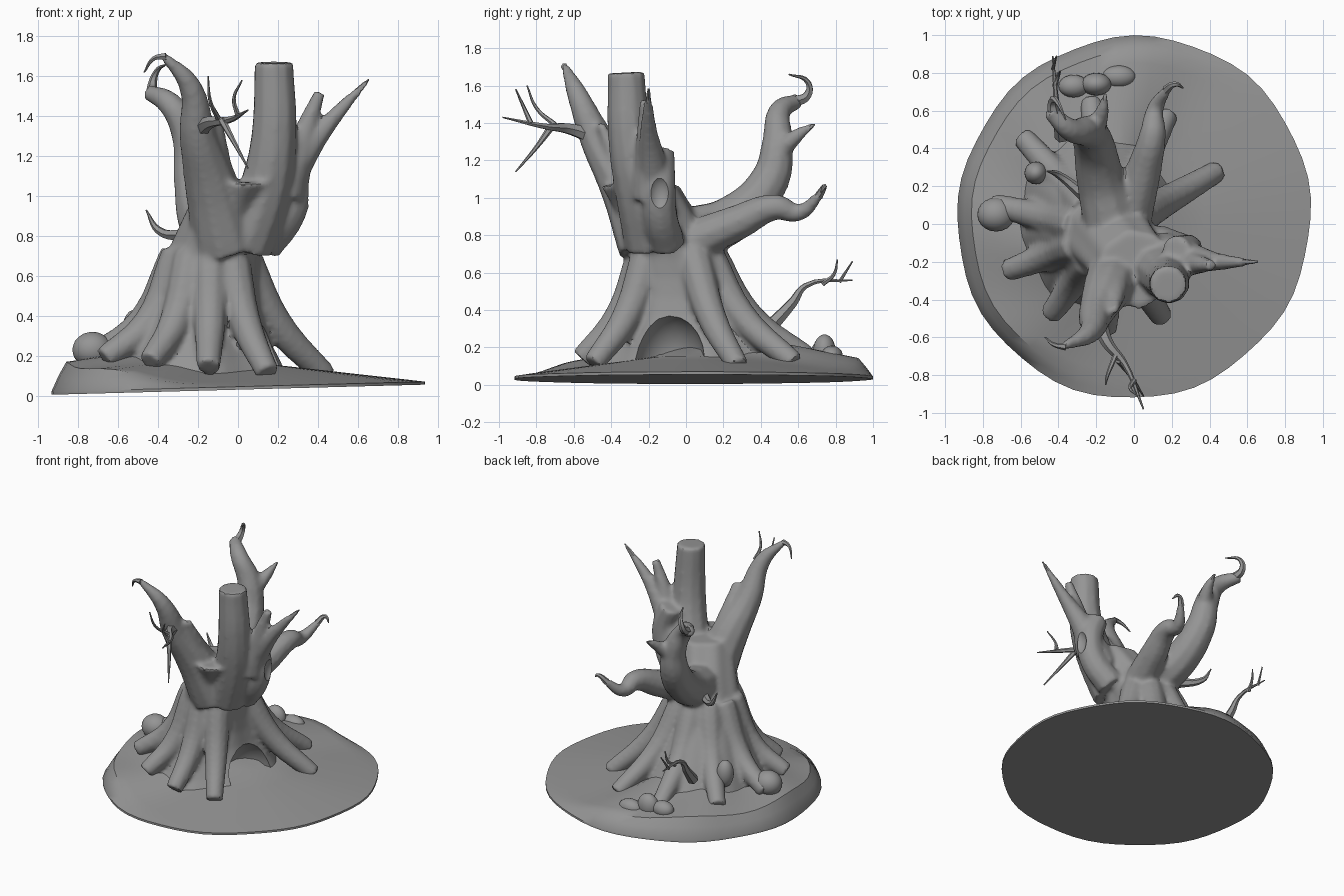
import bpy, bmesh
from math import sin, cos, tanh, pi, radians
from mathutils import Vector

cube = bpy.data.objects.get("Cube")
if cube:
    bpy.data.objects.remove(cube)

grey = bpy.data.materials.new("weathered_grey")
grey.use_nodes = True
shade = (.3, .3, .3, 1)
grey.diffuse_color = shade
grey.node_tree.nodes["Principled BSDF"].inputs["Base Color"].default_value = shade


def activate(ob):
    bpy.ops.object.select_all(action='DESELECT')
    ob.select_set(True)
    bpy.context.view_layer.objects.active = ob


def add_object(name, data):
    ob = bpy.data.objects.new(name, data)
    bpy.context.collection.objects.link(ob)
    data.materials.append(grey)
    return ob


def from_bmesh(name, bm):
    bmesh.ops.recalc_face_normals(bm, faces=bm.faces)
    mesh = bpy.data.meshes.new(name)
    bm.to_mesh(mesh)
    bm.free()
    return add_object(name, mesh)


def branch(name, thick, thin, *points, sides=3):
    """A smooth tube through the points, tapering evenly from thick to thin."""
    curve = bpy.data.curves.new(name, 'CURVE')
    curve.dimensions = '3D'
    curve.bevel_depth = 1
    curve.bevel_resolution = sides
    curve.resolution_u = 5
    curve.use_fill_caps = True
    spline = curve.splines.new('BEZIER')
    spline.bezier_points.add(len(points) - 1)
    for i, (knot, place) in enumerate(zip(spline.bezier_points, points)):
        knot.co = place
        knot.radius = thick + (thin - thick) * i / (len(points) - 1)
        knot.handle_left_type = knot.handle_right_type = 'AUTO'
    activate(add_object(name, curve))
    bpy.ops.object.convert(target='MESH')
    return bpy.context.view_layer.objects.active


def twig(name, thick, *points):
    return branch(name, thick, .004, *points, sides=1)


def ellipsoid(name, centre, radii):
    bm = bmesh.new()
    bmesh.ops.create_icosphere(bm, subdivisions=3, radius=1)
    bmesh.ops.scale(bm, vec=radii, verts=bm.verts)
    bmesh.ops.translate(bm, vec=centre, verts=bm.verts)
    return from_bmesh(name, bm)


def loft(name, rings):
    """Skin closed rings of equal length and cap both ends."""
    bm = bmesh.new()
    loops = [[bm.verts.new(place) for place in ring] for ring in rings]
    for lower, upper in zip(loops, loops[1:]):
        for i in range(len(lower)):
            bm.faces.new((lower[i - 1], lower[i], upper[i], upper[i - 1]))
    bm.faces.new(loops[0])
    bm.faces.new(loops[-1])
    return from_bmesh(name, bm)


angles = [2 * pi * i / 56 for i in range(56)]


# Ground: tilted disc, thin on the right, with a raised bank on the left and back
def ground_point(angle, reach, is_top=True):
    rim = .935 + .03 * sin(angle) * cos(angle - .9) + .006 * sin(9 * angle)
    x = reach * rim * cos(angle)
    y = reach * rim * sin(angle) + .035
    z = .03 + .027 * x
    if is_top:
        bank = .5 + .5 * tanh(3 * cos(angle - 2.75) - .75)
        ripple = 1 + .12 * sin(7 * angle + 5 * reach)
        z += .015 + .13 * (1 - reach) + .125 * bank * ripple * min(1, 14 * (1 - reach))
    return x, y, z


underside = [ground_point(angle, 1, is_top=False) for angle in angles]
surface = [[ground_point(angle, reach) for angle in angles]
           for reach in (1, .96, .92, .85, .75, .6, .4, .2)]
loft("ground", [underside] + surface)


# Trunk core: leans in on the left and back, waisted on the right and front
def trunk_ring(z):
    waist = (z - .6) ** 2
    left, right = .47 * z - .69, .1 + .5 * waist
    front, back = -.3 - .7 * waist, .6 - .6 * z
    ring = []
    for angle in angles:
        flute = .5 + .015 * sin(8 * angle)
        ring.append(((left + right) / 2 + (right - left) * flute * cos(angle),
                     (front + back) / 2 + (back - front) * flute * sin(angle), z))
    return ring


trunk = loft("trunk", [trunk_ring(.07 + .1 * i) for i in range(11)])

# Roots: fanned around the trunk, leaving a gap on the right for the hollow
limbs = []
for i in range(9):
    angle = radians(30 + 34 * i)
    outward = Vector((cos(angle), sin(angle), 0))
    heart = Vector((-.13, -.05, 0))
    reach = .61 + .1 * sin(angle)
    start = heart + outward * .17 + Vector((0, 0, .7))
    end = heart + outward * reach + Vector((0, 0, .14 - .05 * cos(angle)))
    middle = start.lerp(end, .42)
    middle.z = .36
    limbs.append(branch("root", .1, .06, start, middle, end))

# Main limbs
limbs += [
    branch("sawn_limb", .15, .1, (.03, -.18, .75), (.14, -.25, 1.05), (.18, -.3, 1.3),
           (.18, -.32, 1.67)),
    branch("right_spike", .12, .01, (.15, -.16, .9), (.3, -.18, 1.17), (.45, -.2, 1.36),
           (.67, -.2, 1.6)),
    branch("short_spike", .09, .03, (.24, -.2, 1), (.32, -.21, 1.28), (.41, -.22, 1.52)),
    branch("knot", .1, .08, (.12, -.1, .75), (.25, -.14, .92), (.28, -.14, 1.08),
           (.22, -.14, 1.25)),
    branch("front_limb", .17, .02, (-.06, -.2, .75), (-.14, -.34, 1.08), (-.2, -.47, 1.3),
           (-.24, -.58, 1.55), (-.38, -.65, 1.71)),
    branch("front_stub", .08, .02, (-.1, -.32, 1.1), (-.1, -.46, 1.4)),
    branch("back_limb", .15, .04, (-.12, 0, .8), (-.18, .25, .89), (-.22, .45, 1.1),
           (-.25, .49, 1.3), (-.34, .5, 1.46), (-.45, .6, 1.52)),
    branch("back_spike", .07, .01, (-.23, .47, 1.22), (-.17, .59, 1.33), (-.15, .7, 1.4)),
    branch("low_limb", .12, .024, (-.03, 0, .75), (.05, .28, .87), (.1, .48, .95),
           (.11, .6, .92), (.18, .72, 1.02)),
]

# Blend trunk, roots and limbs into one skin, then soften it
activate(trunk)
for limb in limbs:
    limb.select_set(True)
bpy.ops.object.join()
remesh = trunk.modifiers.new("blend", 'REMESH')
remesh.mode = 'VOXEL'
remesh.voxel_size = .016
smooth = trunk.modifiers.new("soften", 'SMOOTH')
smooth.iterations = 5


# Hollow under the roots and the knot hole
def carve(centre, radii):
    cutter = ellipsoid("cutter", centre, radii)
    cut = trunk.modifiers.new("carve", 'BOOLEAN')
    cut.operation = 'DIFFERENCE'
    cut.object = cutter
    activate(trunk)
    for modifier in list(trunk.modifiers):
        bpy.ops.object.modifier_apply(modifier=modifier.name)
    bpy.data.objects.remove(cutter)


carve((.2, -.09, .13), (.24, .19, .26))
carve((.41, -.14, 1.02), (.08, .07, .11))

# Twigs
twig("front_twig", .045, (-.19, -.5, 1.33), (-.14, -.63, 1.37), (-.05, -.74, 1.38),
     (.05, -.98, 1.43))
twig("front_twig_drooping", .02, (-.08, -.72, 1.38), (-.02, -.8, 1.27), (.05, -.91, 1.14))
twig("front_twig_outer", .015, (0, -.83, 1.4), (-.02, -.87, 1.49), (.02, -.91, 1.58))
twig("front_twig_inner", .015, (-.1, -.7, 1.39), (-.14, -.8, 1.48), (-.15, -.85, 1.6))
twig("horn_twig", .02, (-.36, -.65, 1.7), (-.42, -.64, 1.69), (-.47, -.6, 1.62))
twig("back_twig", .035, (-.42, .57, 1.51), (-.43, .65, 1.55), (-.41, .65, 1.62),
     (-.36, .55, 1.66))
twig("low_twig", .024, (.17, .71, 1.01), (.22, .74, 1.06), (.26, .72, 1.03))
twig("side_twig", .035, (-.26, .15, .8), (-.4, .26, .83), (-.46, .28, .93))
twig("sapling", .04, (-.38, .46, .32), (-.4, .57, .44), (-.41, .64, .53), (-.43, .89, .56))
twig("sapling_fork", .015, (-.42, .73, .54), (-.4, .79, .59), (-.39, .81, .67))
twig("sapling_tip", .01, (-.43, .82, .55), (-.41, .89, .66))

# Rocks on the bank and a broken stub at the foot
ellipsoid("left_rock", (-.73, .05, .23), (.1, .09, .09))
ellipsoid("back_rock_tall", (-.2, .74, .18), (.08, .06, .09))
ellipsoid("back_rock_flat", (-.08, .78, .15), (.09, .06, .06))
ellipsoid("back_rock_small", (-.32, .73, .18), (.08, .06, .06))
ellipsoid("broken_stub", (-.52, .27, .33), (.06, .06, .1))

for ob in bpy.context.scene.objects:
    if ob.type == 'MESH':
        activate(ob)
        bpy.ops.object.shade_smooth_by_angle(angle=radians(40))
